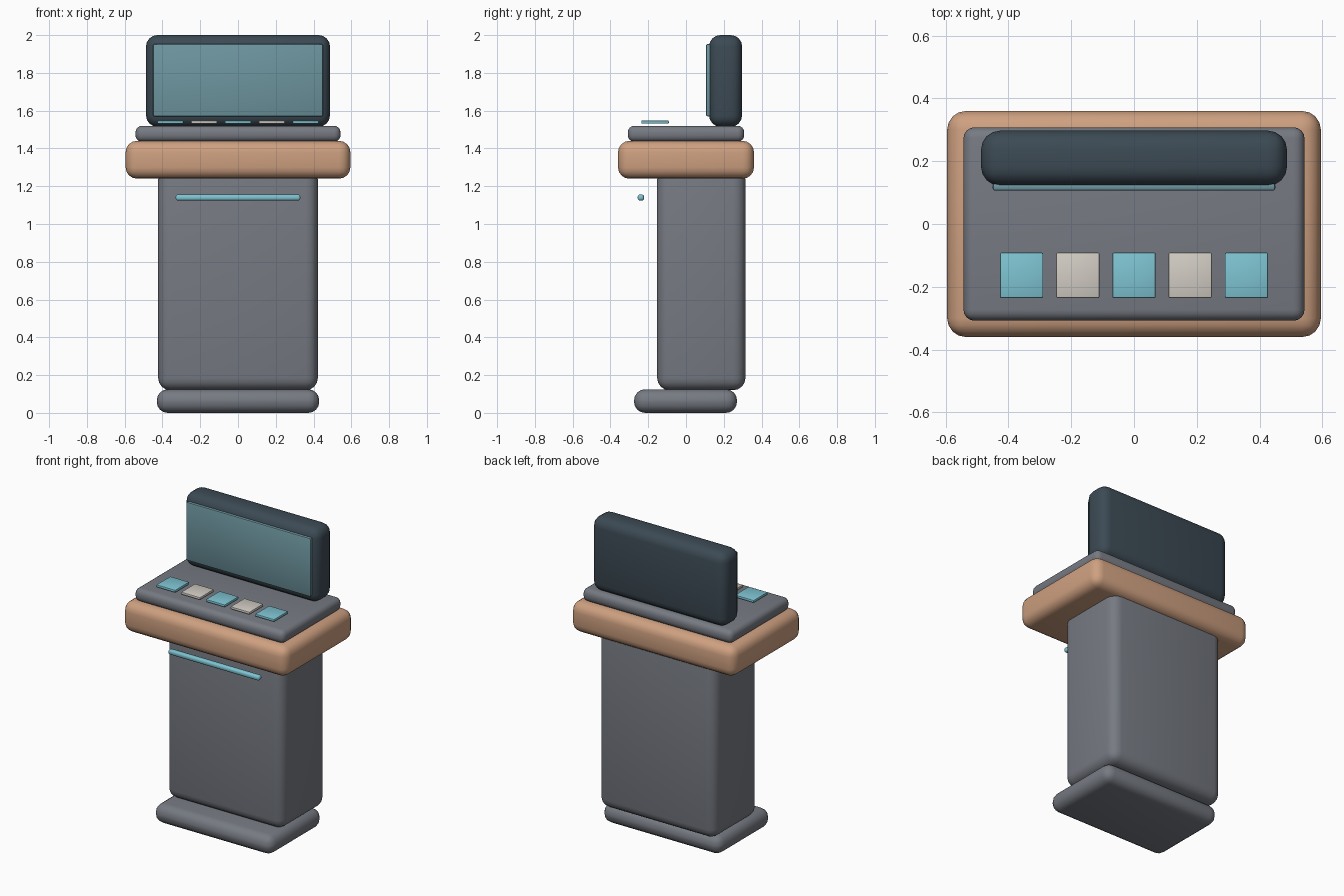
import bpy

cube = bpy.data.objects.get("Cube")
if cube:
    bpy.data.objects.remove(cube, do_unlink=True)


def make_material(name, srgb):
    """Flat material from 0-255 sRGB values."""
    rgb = [(c / 255 / 12.92) if c < 11 else ((c / 255 + 0.055) / 1.055) ** 2.4 for c in srgb]
    mat = bpy.data.materials.new(name)
    mat.use_nodes = True
    mat.diffuse_color = (*rgb, 1)
    bsdf = mat.node_tree.nodes["Principled BSDF"]
    bsdf.inputs["Base Color"].default_value = (*rgb, 1)
    bsdf.inputs["Roughness"].default_value = 0.7
    return mat


grey = make_material("metal grey", (118, 122, 130))
wood = make_material("warm wood", (206, 160, 128))
dark = make_material("dark slate", (60, 74, 84))
glass = make_material("screen teal", (110, 150, 160))
teal = make_material("bright teal", (126, 196, 210))
cream = make_material("cream", (210, 205, 196))


def rounded_box(name, mat, x, y, z, radius, segments=4):
    """Rounded box spanning the given (low, high) ranges."""
    spans = (x, y, z)
    bpy.ops.mesh.primitive_cube_add(size=1, location=[(a + b) / 2 for a, b in spans])
    obj = bpy.context.object
    obj.name = name
    obj.scale = [b - a for a, b in spans]
    bpy.ops.object.transform_apply(location=False, rotation=False, scale=True)
    bevel = obj.modifiers.new("rounded edges", 'BEVEL')
    bevel.width = radius
    bevel.segments = segments
    bpy.ops.object.modifier_apply(modifier=bevel.name)
    obj.data.materials.append(mat)
    bpy.ops.object.shade_smooth_by_angle()
    return obj


# Pedestal
rounded_box("foot", grey, (-0.43, 0.43), (-0.275, 0.27), (0, 0.125), 0.058)
rounded_box("pedestal", grey, (-0.423, 0.423), (-0.153, 0.315), (0.12, 1.3), 0.065)
rounded_box("front_light_strip", teal, (-0.33, 0.33), (-0.256, -0.222), (1.124, 1.156), 0.012, 3)

# Desk top
rounded_box("wood_top", wood, (-0.595, 0.595), (-0.36, 0.36), (1.24, 1.44), 0.06)
rounded_box("control_panel", grey, (-0.543, 0.543), (-0.308, 0.308), (1.435, 1.52), 0.035)

# Screen
rounded_box("screen_housing", dark, (-0.487, 0.487), (0.122, 0.297), (1.515, 2.0), 0.06)
rounded_box("screen", glass, (-0.45, 0.45), (0.106, 0.13), (1.57, 1.953), 0.008, 2)

# Keys, alternating in colour
for i in range(5):
    cx = (i - 2) * 0.179
    rounded_box(f"key_{i + 1}", cream if i % 2 else teal,
                (cx - 0.069, cx + 0.069), (-0.236, -0.091), (1.531, 1.548), 0.005, 2)
